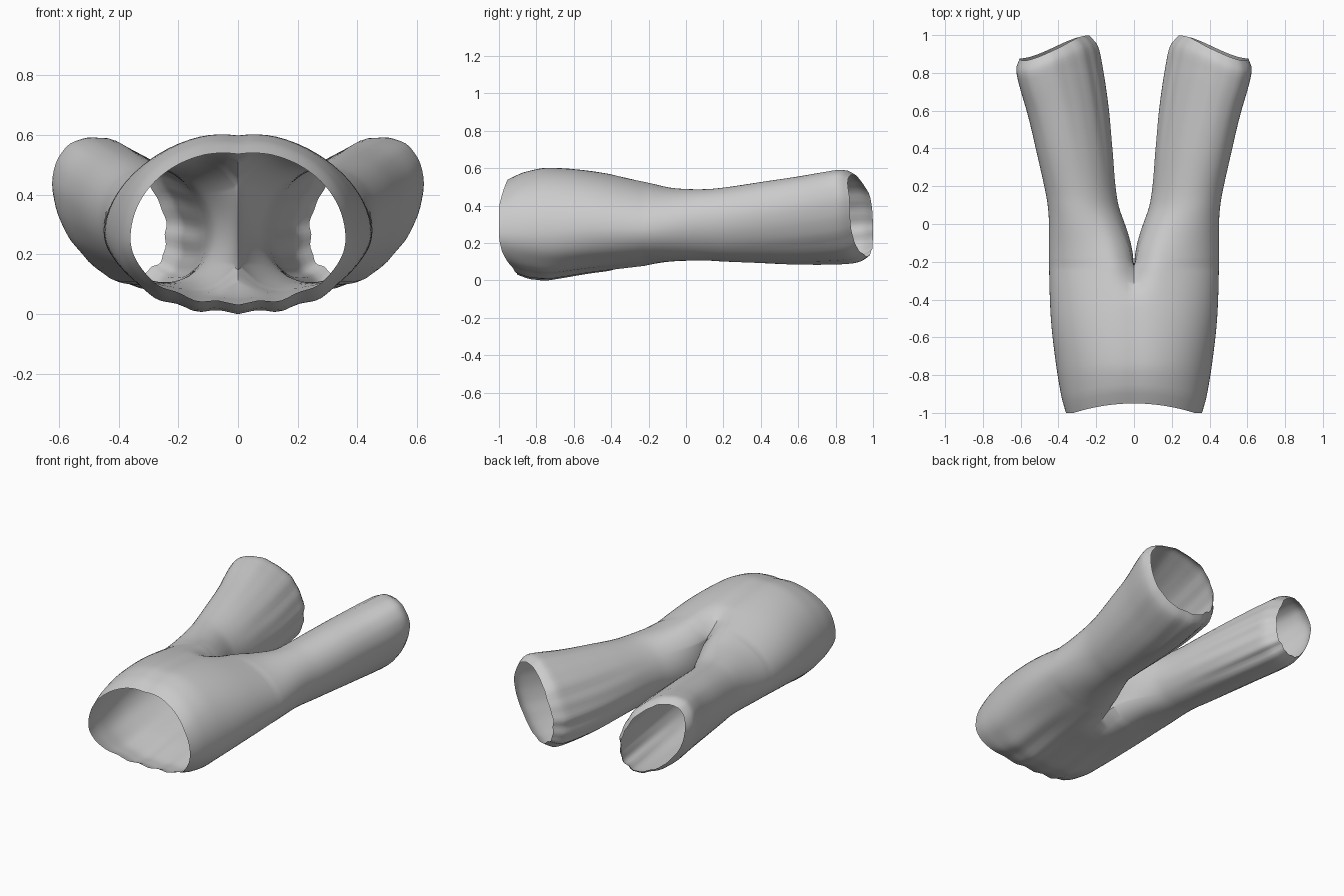
import bpy, bmesh
from math import sin, cos, pi, radians

if "Cube" in bpy.data.objects:
    bpy.data.objects.remove(bpy.data.objects["Cube"])

# Length stations: y, trunk half-width, bottom z, top z
TRUNK = [(-1.0, .36, .03, .545), (-.95, .375, .012, .568), (-.9, .387, .004, .585),
         (-.75, .412, .0, .607), (-.5, .44, .038, .588), (-.2, .45, .075, .532),
         (0, .45, .10, .495), (.2, .46, .10, .495)]
# y, inner x, outer x, bottom z, top z, slant of the section
LEG = [(-.25, .01, .45, .07, .54, 0), (0, .062, .45, .10, .495, .08),
       (.1, .083, .457, .105, .487, .12), (.2, .098, .475, .10, .495, .16),
       (.4, .114, .52, .092, .525, .24), (.6, .135, .565, .085, .555, .31),
       (.8, .172, .612, .088, .585, .36), (.88, .195, .622, .10, .59, .38),
       (.93, .24, .605, .13, .565, .40)]
N_OUT, N_IN = 44, 20
CROTCH, LEG_END = -.22, .93


def smooth(t):
    t = max(0, min(1, t))
    return t * t * (3 - 2 * t)


def sample(keys, y):
    """Cubic interpolation of a station table at y."""
    y = max(keys[0][0], min(keys[-1][0], y))
    i = max(k for k in range(len(keys) - 1) if keys[k][0] <= y)
    a, b = keys[i], keys[i + 1]
    p, n = keys[max(i - 1, 0)], keys[min(i + 2, len(keys) - 1)]
    h = b[0] - a[0]
    t = (y - a[0]) / h
    out = []
    for c in range(1, len(a)):
        m0 = (b[c] - p[c]) / (b[0] - p[0]) * h
        m1 = (n[c] - a[c]) / (n[0] - a[0]) * h
        out.append((2*t**3 - 3*t*t + 1) * a[c] + (t**3 - 2*t*t + t) * m0
                   + (3*t*t - 2*t**3) * b[c] + (t**3 - t*t) * m1)
    return out


def half_trunk(y):
    """Half oval from the top centre round the outer side to the bottom centre."""
    hw, zb, zt = sample(TRUNK, y)
    zc = zb + .43 * (zt - zb)
    near = smooth((y + .42) / .24)          # valley deepens towards the crotch
    full = .86 - .1 * smooth((y + 1) / .3)  # fuller underside behind the waist
    pts = []
    for i in range(N_OUT + 1):
        a = pi / 2 - pi * i / N_OUT
        s = sin(a)
        x = hw * max(0, cos(a)) ** (.93 if s > 0 else full) if 0 < i < N_OUT else 0
        z = zc + s * ((zt - zc) if s > 0 else (zc - zb))
        # gathered folds underneath
        under = max(0, -s) * smooth((-.1 - y) / .7)
        z += .009 * under * (1 - cos(x * 46)) * .7
        dip = max(0, 1 - x / .14) ** 2
        z += dip * (-(.01 + .09 * near) if s > 0 else .08 * near)
        pts.append((x, z))
    return pts


def leg_section(y):
    """Closed loop: outer arc, then inner arc; starts as the split half trunk."""
    xi, xo, zb, zt, slant = sample(LEG, y)
    w = smooth((y - CROTCH + .06) / .40) if y > CROTCH + .001 else 0
    cx, hx, cz, hz = (xi + xo) / 2, (xo - xi) / 2, (zb + zt) / 2, (zt - zb) / 2
    start = radians(138)
    d = half_trunk(y)
    pts = []
    for i in range(N_OUT + N_IN):
        if i <= N_OUT:
            t = start - 2 * start * i / N_OUT
            q = d[i]
        else:
            f = (i - N_OUT) / N_IN
            t = -start - (2 * pi - 2 * start) * f
            q = (0, d[-1][1] + (d[0][1] - d[-1][1]) * f)
        # long fabric folds growing towards the hem
        g = smooth((y - .1) / .8)
        r = 1 + g * (.02 * sin(9 * t + 1) + .018 * sin(17 * t + 2 * y)) * (.5 - .4 * cos(t - .2))
        ex, ez = cx + hx * r * cos(t), cz + hz * r * sin(t + slant)
        pts.append((q[0] + (ex - q[0]) * w, q[1] + (ez - q[1]) * w))
    return pts


def waist_shift(x, y, z):
    k = smooth((-.65 - y) / .35)
    return y + k * (.05 * max(0, 1 - (x / .32) ** 2) + .05 * smooth((.25 - z) / .25))


def hem_shift(x, y, z):
    k = smooth((y - .45) / (LEG_END - .45))
    end = 1.0 - .125 * smooth((x - .22) / .4) - .015 * smooth((z - .42) / .12)
    return y + k * (end - LEG_END)


bm = bmesh.new()


def bridge(a, b, closed):
    n = len(a)
    for i in range(n if closed else n - 1):
        j = (i + 1) % n
        bm.faces.new((a[i], a[j], b[j], b[i]))


# Trunk half, open at the waist
prev = None
ROWS_T, ROWS_L = 28, 52
for r in range(ROWS_T):
    y = -1 + (CROTCH + 1) * r / ROWS_T
    row = [bm.verts.new((x, waist_shift(x, y, z), z)) for x, z in half_trunk(y)]
    if prev:
        bridge(prev, row, False)
    prev = row

# Leg, joined to the trunk at the crotch, open at the rolled hem
for r in range(ROWS_L + 1):
    y = CROTCH + (LEG_END - CROTCH) * r / ROWS_L
    row = [bm.verts.new((x, hem_shift(x, y, z), z)) for x, z in leg_section(y)]
    if r == 0:
        bridge(prev, row[:N_OUT + 1], False)
    else:
        bridge(prev, row, True)
    prev = row

# Mirror the half to the other side and weld along the middle
geom = bm.verts[:] + bm.edges[:] + bm.faces[:]
bmesh.ops.mirror(bm, geom=geom, axis='X', merge_dist=.0005)
bmesh.ops.remove_doubles(bm, verts=bm.verts[:], dist=.0005)
bmesh.ops.recalc_face_normals(bm, faces=bm.faces[:])

# Rest on the ground
low = min(v.co.z for v in bm.verts)
for v in bm.verts:
    v.co.z -= low

mesh = bpy.data.meshes.new("trousers")
bm.to_mesh(mesh)
bm.free()
trousers = bpy.data.objects.new("trousers", mesh)
bpy.context.collection.objects.link(trousers)
bpy.context.view_layer.objects.active = trousers
trousers.select_set(True)
bpy.ops.object.shade_smooth_by_angle(angle=radians(40))
